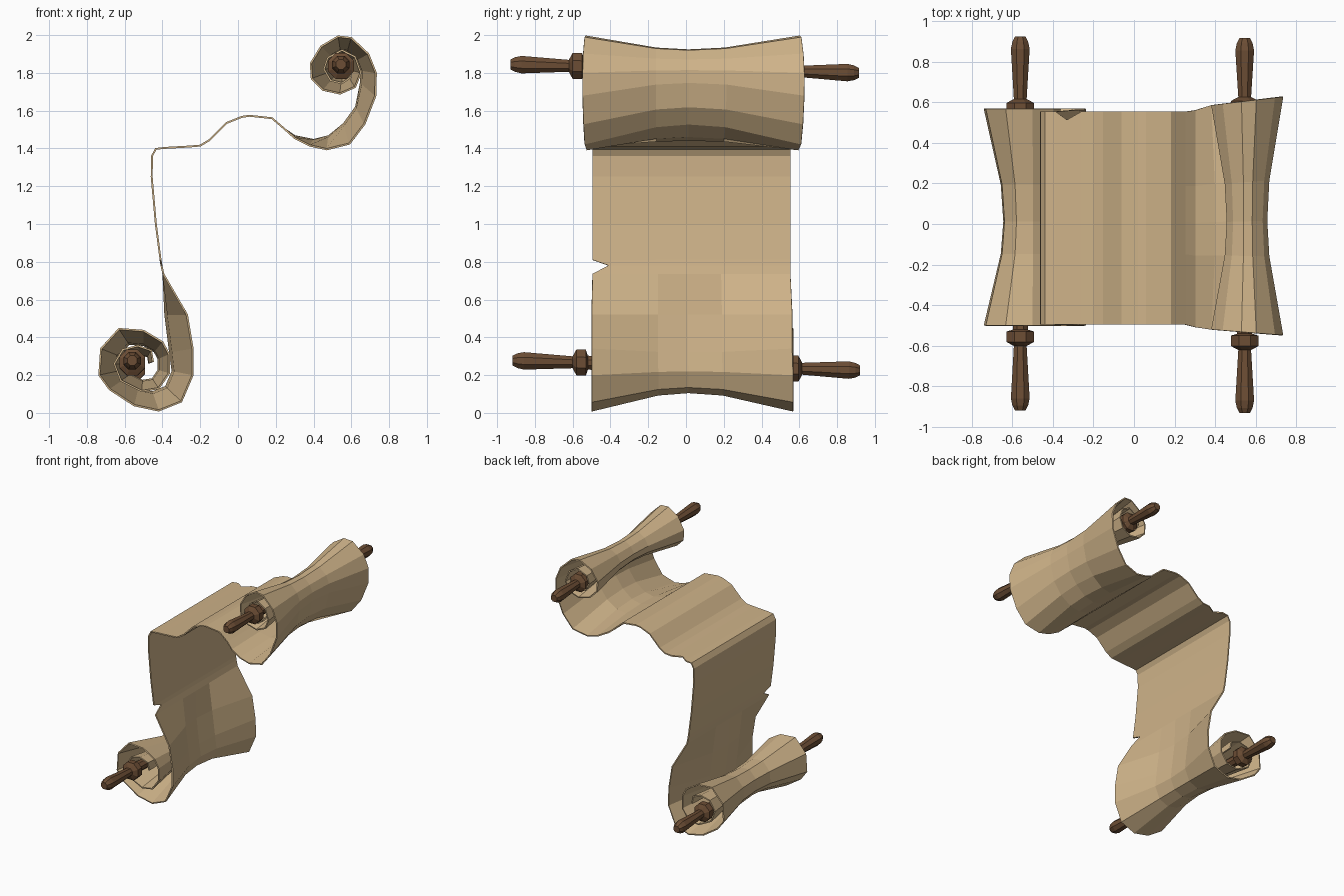
import bpy, bmesh, math
from mathutils import Vector

if "Cube" in bpy.data.objects:
    bpy.data.objects.remove(bpy.data.objects["Cube"])


def material(name, rgb):
    m = bpy.data.materials.new(name)
    m.diffuse_color = (*rgb, 1)
    m.use_nodes = True
    m.node_tree.nodes["Principled BSDF"].inputs["Base Color"].default_value = m.diffuse_color
    return m


PARCHMENT = material("parchment", (0.62, 0.45, 0.25))
WOOD = material("dark wood", (0.15, 0.075, 0.035))


def make_object(name, bm, mat):
    bmesh.ops.recalc_face_normals(bm, faces=bm.faces)
    me = bpy.data.meshes.new(name)
    bm.to_mesh(me)
    bm.free()
    me.materials.append(mat)
    ob = bpy.data.objects.new(name, me)
    bpy.context.collection.objects.link(ob)
    return ob


# Sheet side profile (x, z) at the flared ends, from the inner lower coil upward
LOW_COIL = [(-.45, .27), (-.46, .33), (-.53, .355), (-.61, .335), (-.655, .26), (-.62, .17),
            (-.51, .115), (-.42, .13), (-.365, .21), (-.365, .31), (-.40, .375), (-.50, .435),
            (-.63, .445), (-.725, .34), (-.735, .20), (-.68, .125), (-.55, .04), (-.42, .012),
            (-.30, .06), (-.24, .20)]
LOW_LEAD = [((-.24, .34), (-.36, .32)), ((-.27, .52), (-.385, .52))]   # (end, middle)
FLAT = [(-.395, .735), (-.405, .78), (-.41, .81), (-.435, 1.0), (-.457, 1.25), (-.455, 1.36),
        (-.435, 1.398), (-.385, 1.403), (-.33, 1.406), (-.26, 1.41), (-.20, 1.415), (-.15, 1.445),
        (-.06, 1.535), (.02, 1.567), (.06, 1.573), (.18, 1.56), (.25, 1.50)]
TOP_LEAD = [((.30, 1.455), (.30, 1.465)), ((.38, 1.415), (.40, 1.445)), ((.47, 1.395), (.48, 1.465)),
            ((.59, 1.425), (.56, 1.53)), ((.67, 1.53), (.625, 1.62))]
TOP_COIL = [(.728, 1.68), (.73, 1.80), (.69, 1.90), (.60, 1.985), (.53, 1.993), (.44, 1.94),
            (.385, 1.85), (.39, 1.77), (.45, 1.71), (.54, 1.69), (.62, 1.725), (.65, 1.80),
            (.62, 1.885), (.55, 1.92), (.475, 1.88), (.455, 1.82), (.49, 1.76), (.55, 1.745),
            (.60, 1.78)]


def pinch(p, c, s):
    """Middle-of-sheet position of a coil point: pulled toward the coil centre."""
    return (c[0] + s * (p[0] - c[0]), c[1] + s * (p[1] - c[1]))


rows = []   # end point, middle point, front y, back y
rows += [(p, pinch(p, (-.50, .25), .59), -.50, .568) for p in LOW_COIL]
rows += [(e, m, -.50, .563) for e, m in LOW_LEAD]
rows += [(p, p, -.495, .553) for p in FLAT]
for p, m in TOP_LEAD + [(p, pinch(p, (.555, 1.83), .55)) for p in TOP_COIL]:
    t = p[0] - .38
    rows.append((p, m, -.52 - .08 * t, .585 + .12 * t) if t > -.02 else (p, m, -.508, .56))

# Small tears: one in the front edge, one in the back edge
FRONT_TEAR, BACK_TEAR = FLAT[1], FLAT[8]
COLUMNS = [(0, 1), (.33, .13), (.48, 0), (.65, .13), (1, 1)]   # position across, flare

bm = bmesh.new()
grid = []
for e, m, y0, y1 in rows:
    line = []
    for u, w in COLUMNS:
        y = y0 + (y1 - y0) * u
        if u == 0 and e == FRONT_TEAR:
            y += .085
        if u == 1 and e == BACK_TEAR:
            y -= .04
        line.append(bm.verts.new((m[0] + w * (e[0] - m[0]), y, m[1] + w * (e[1] - m[1]))))
    grid.append(line)
for a, b in zip(grid, grid[1:]):
    for i in range(len(COLUMNS) - 1):
        bm.faces.new((a[i], a[i + 1], b[i + 1], b[i]))
sheet = make_object("parchment_sheet", bm, PARCHMENT)
solid = sheet.modifiers.new("thickness", 'SOLIDIFY')
solid.thickness = .01
solid.offset = 0


def rod(name, start, end, front_collar, back_collar, sides=8):
    """Turned rod along y: tapered grips, a collar near each end, thin core."""
    start, end = Vector(start), Vector(end)
    fy, by = front_collar, back_collar
    prof = [(start.y, .028), (start.y + .025, .042), (start.y + .06, .05), (fy - .05, .034),
            (fy - .04, .055), (fy - .03, .074), (fy + .02, .074), (fy + .03, .04),
            (by - .03, .04), (by - .02, .074), (by + .03, .074), (by + .04, .055),
            (by + .05, .034), (end.y - .06, .05), (end.y - .025, .042), (end.y, .028)]
    bm = bmesh.new()
    rings = []
    for y, r in prof:
        c = start.lerp(end, (y - start.y) / (end.y - start.y))
        rings.append([bm.verts.new((c.x + r * math.cos(a), y, c.z + r * math.sin(a)))
                      for a in (2 * math.pi * (k + .5) / sides for k in range(sides))])
    for a, b in zip(rings, rings[1:]):
        for k in range(sides):
            n = (k + 1) % sides
            bm.faces.new((a[k], a[n], b[n], b[k]))
    bm.faces.new(rings[0])
    bm.faces.new(rings[-1])
    return make_object(name, bm, WOOD)


rod("lower_rod", (-.56, -.918, .277), (-.56, .922, .225), -.55, .565)
rod("upper_rod", (.545, -.93, 1.845), (.545, .915, 1.80), -.57, .575)
